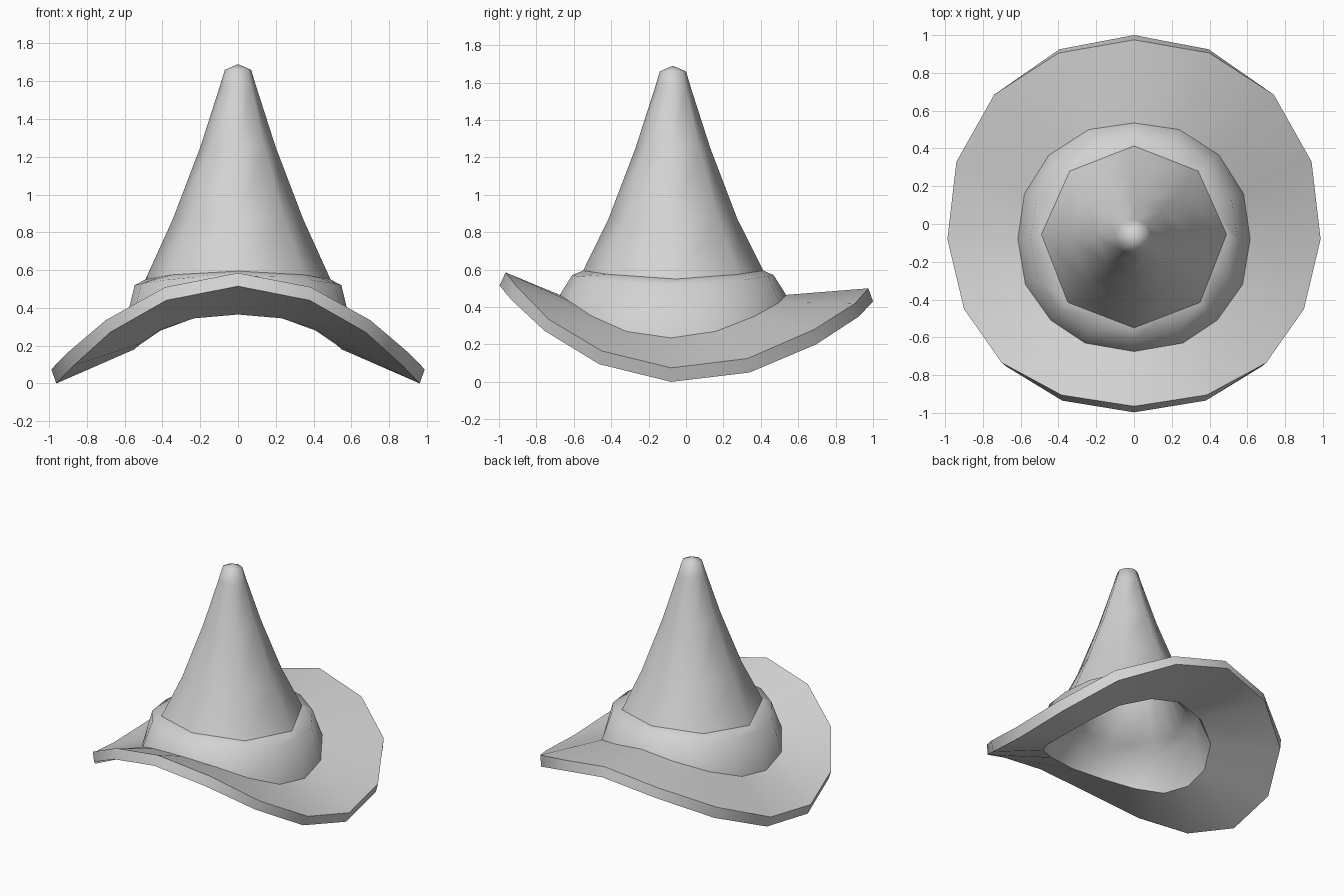
import bpy
import math

if "Cube" in bpy.data.objects:
    bpy.data.objects.remove(bpy.data.objects["Cube"])

felt = bpy.data.materials.new("light_grey_felt")
felt.diffuse_color = (0.65, 0.65, 0.65, 1)
felt.use_nodes = True
felt.node_tree.nodes["Principled BSDF"].inputs["Base Color"].default_value = felt.diffuse_color

CY = -0.07  # the crown's axis in y


def mirrored(half):
    """Full ring from the right half, running front to back."""
    return half + [(-x, y, z) for x, y, z in half[-2:0:-1]]


def circle(r, z, n):
    return [(r * math.sin(2 * math.pi * i / n),
             CY - r * math.cos(2 * math.pi * i / n), z) for i in range(n)]


def split_edges(ring):
    """Add a midpoint to every edge of a ring."""
    out = []
    for a, b in zip(ring, ring[1:] + ring[:1]):
        out += [a, tuple((p + q) / 2 for p, q in zip(a, b))]
    return out


def scaled(ring, s, z_of):
    return [(x * s, CY + (y - CY) * s, z_of(y, z)) for x, y, z in ring]


def loft(name, rings, top=None, bottom=None, angle=180):
    """Skin equal rings, optionally closed to a point at one end."""
    n = len(rings[0])
    verts = [v for ring in rings for v in ring]
    faces = []
    for k in range(len(rings) - 1):
        for i in range(n):
            j = (i + 1) % n
            faces.append((k * n + i, k * n + j, (k + 1) * n + j, (k + 1) * n + i))
    if top:
        o = (len(rings) - 1) * n
        verts.append(top)
        faces += [(o + i, o + (i + 1) % n, len(verts) - 1) for i in range(n)]
    if bottom:
        verts.append(bottom)
        faces += [((i + 1) % n, i, len(verts) - 1) for i in range(n)]
    mesh = bpy.data.meshes.new(name)
    mesh.from_pydata(verts, [], faces)
    mesh.materials.append(felt)
    obj = bpy.data.objects.new(name, mesh)
    bpy.context.collection.objects.link(obj)
    bpy.ops.object.select_all(action='DESELECT')
    obj.select_set(True)
    bpy.context.view_layer.objects.active = obj
    if angle >= 180:
        bpy.ops.object.shade_smooth()
    else:
        bpy.ops.object.shade_smooth_by_angle(angle=math.radians(angle))
    return obj


# Brim outlines: upper and lower rim, crown seam and head opening
rim_top = mirrored([(0, -0.965, 0.585), (0.385, -0.905, 0.51), (0.7, -0.735, 0.335),
                    (0.9, -0.45, 0.165), (0.988, -0.08, 0.075), (0.94, 0.33, 0.125),
                    (0.74, 0.685, 0.28), (0.4, 0.905, 0.42), (0, 0.975, 0.5)])
rim_low = mirrored([(0, -0.997, 0.515), (0.38, -0.935, 0.44), (0.675, -0.755, 0.272),
                    (0.87, -0.465, 0.095), (0.962, -0.08, 0), (0.915, 0.34, 0.05),
                    (0.725, 0.695, 0.2), (0.395, 0.925, 0.35), (0, 1.0, 0.43)])
seam = mirrored([(0, -0.675, 0.465), (0.26, -0.63, 0.435), (0.44, -0.51, 0.355),
                 (0.575, -0.32, 0.27), (0.615, -0.08, 0.235), (0.58, 0.16, 0.27),
                 (0.45, 0.365, 0.35), (0.24, 0.5, 0.425), (0, 0.535, 0.465)])
opening = mirrored([(0, -0.65, 0.365), (0.23, -0.6, 0.345), (0.41, -0.48, 0.285),
                    (0.52, -0.3, 0.21), (0.55, -0.08, 0.18), (0.52, 0.13, 0.205),
                    (0.41, 0.33, 0.28), (0.22, 0.45, 0.35), (0, 0.49, 0.385)])
loft("brim", [opening, rim_low, rim_top, seam], angle=50)

# Rounded band between the brim and the cone
cone_base = mirrored([(0, -0.55, 0.595), (0.35, -0.415, 0.575), (0.49, -0.055, 0.55),
                      (0.34, 0.28, 0.575), (0, 0.413, 0.595)])
shoulder = scaled(seam, 0.89, lambda y, z: 0.52 + 0.05 * ((y - CY) / 0.6) ** 2)
band_top = split_edges(cone_base)
loft("crown_band", [seam, shoulder, band_top])

# Eight-sided cone with a rounded tip
loft("crown_cone", [cone_base] + [circle(r, z, 8) for r, z in
     ((0.345, 0.87), (0.2, 1.25), (0.097, 1.57), (0.07, 1.66))], top=(0, CY, 1.69))

# Hollow inside of the crown, facing inward
inner_shoulder = scaled(seam, 0.78, lambda y, z: 0.48 + 0.05 * ((y - CY) / 0.6) ** 2)
inner_base = scaled(band_top, 0.84, lambda y, z: z - 0.04)
loft("crown_lining", [circle(r, z, 16) for r, z in
     ((0.03, 1.5), (0.12, 1.22), (0.26, 0.85))] + [inner_base, inner_shoulder, opening],
     bottom=(0, CY, 1.56))
